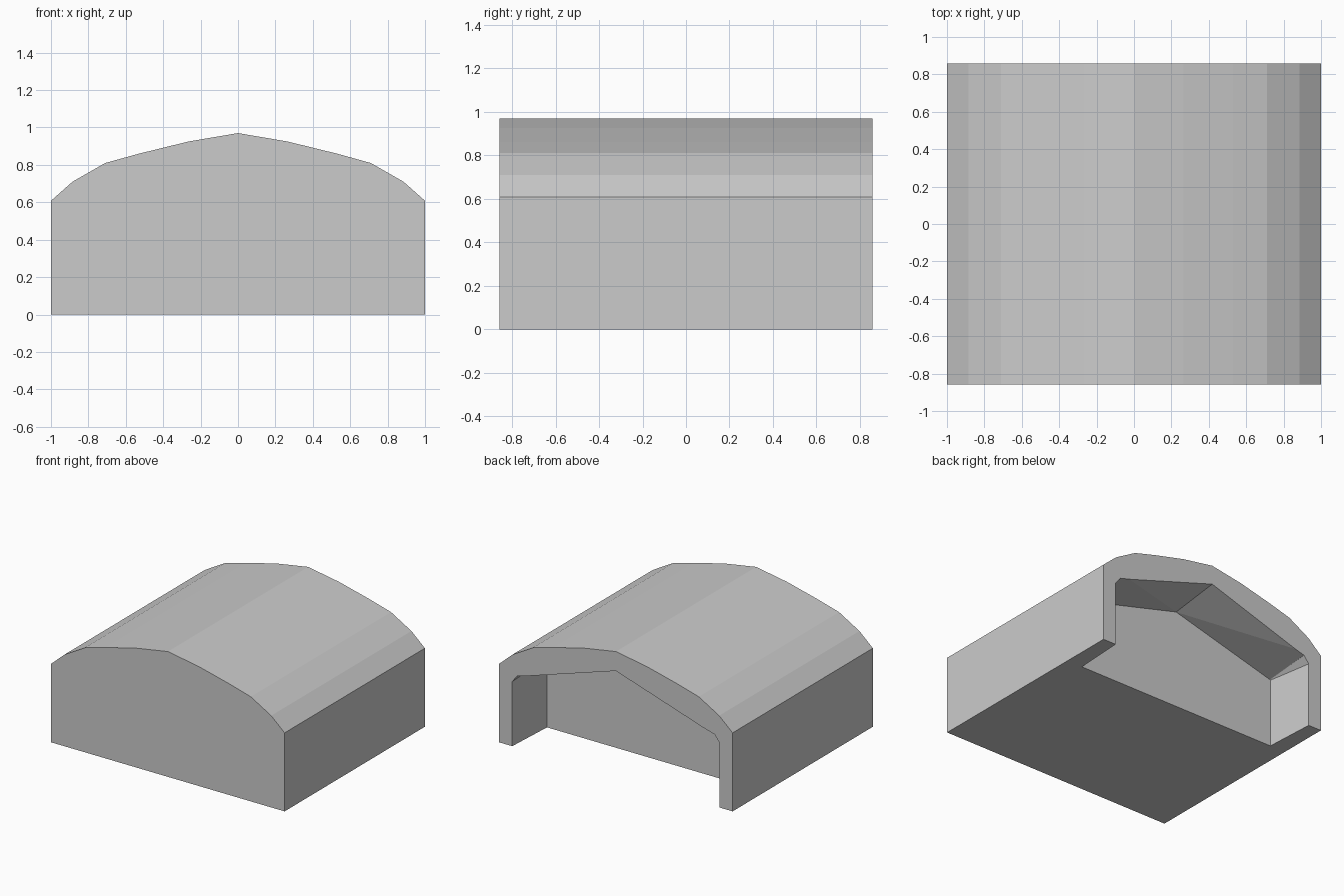
import bpy, bmesh

if "Cube" in bpy.data.objects:
    bpy.data.objects.remove(bpy.data.objects["Cube"])


def mirrored(half):
    """Right half of an (x, z) outline, bottom to peak, completed across x = 0."""
    return half + [(-x, z) for x, z in reversed(half[:-1])]


def loft(name, ring_a, ya, ring_b, yb):
    bm = bmesh.new()
    a = [bm.verts.new((x, ya, z)) for x, z in ring_a]
    b = [bm.verts.new((x, yb, z)) for x, z in ring_b]
    n = len(a)
    bm.faces.new(a)
    bm.faces.new(b[::-1])
    for i in range(n):
        j = (i + 1) % n
        bm.faces.new((a[i], b[i], b[j], a[j]))
    bmesh.ops.recalc_face_normals(bm, faces=bm.faces)
    bmesh.ops.triangulate(bm, faces=[f for f in bm.faces if len(f.verts) == 4])
    mesh = bpy.data.meshes.new(name)
    bm.to_mesh(mesh)
    bm.free()
    obj = bpy.data.objects.new(name, mesh)
    bpy.context.collection.objects.link(obj)
    return obj


# Arched outer block
outer = mirrored([(1, 0), (1, 0.608), (0.885, 0.71), (0.71, 0.81),
                  (0.53, 0.86), (0.265, 0.925), (0, 0.97)])
shell = loft("arched_shell", outer, -0.858, outer, 0.858)

# Rear recess, open to the back and below, narrowing towards the inner wall
inner = [(0.867, -0.1), (0.867, 0.534), (0.863, 0.538), (0, 0.768)]
mouth = [(0.888, -0.1), (0.888, 0.50), (0.845, 0.555), (0, 0.82)]
t = 1.1  # push the cutter past the back face
past = [(p[0] + (q[0] - p[0]) * t, p[1] + (q[1] - p[1]) * t)
        for p, q in zip(inner, mouth)]
y_in, y_back = 0.462, 0.858
cutter = loft("recess_cutter", mirrored(inner), y_in,
              mirrored(past), y_in + (y_back - y_in) * t)
cutter.hide_render = True

# Cut the recess and discard the cutter
mod = shell.modifiers.new("recess", 'BOOLEAN')
mod.operation = 'DIFFERENCE'
mod.solver = 'EXACT'
mod.object = cutter
bpy.context.view_layer.objects.active = shell
bpy.ops.object.modifier_apply(modifier=mod.name)
bpy.data.objects.remove(cutter)
